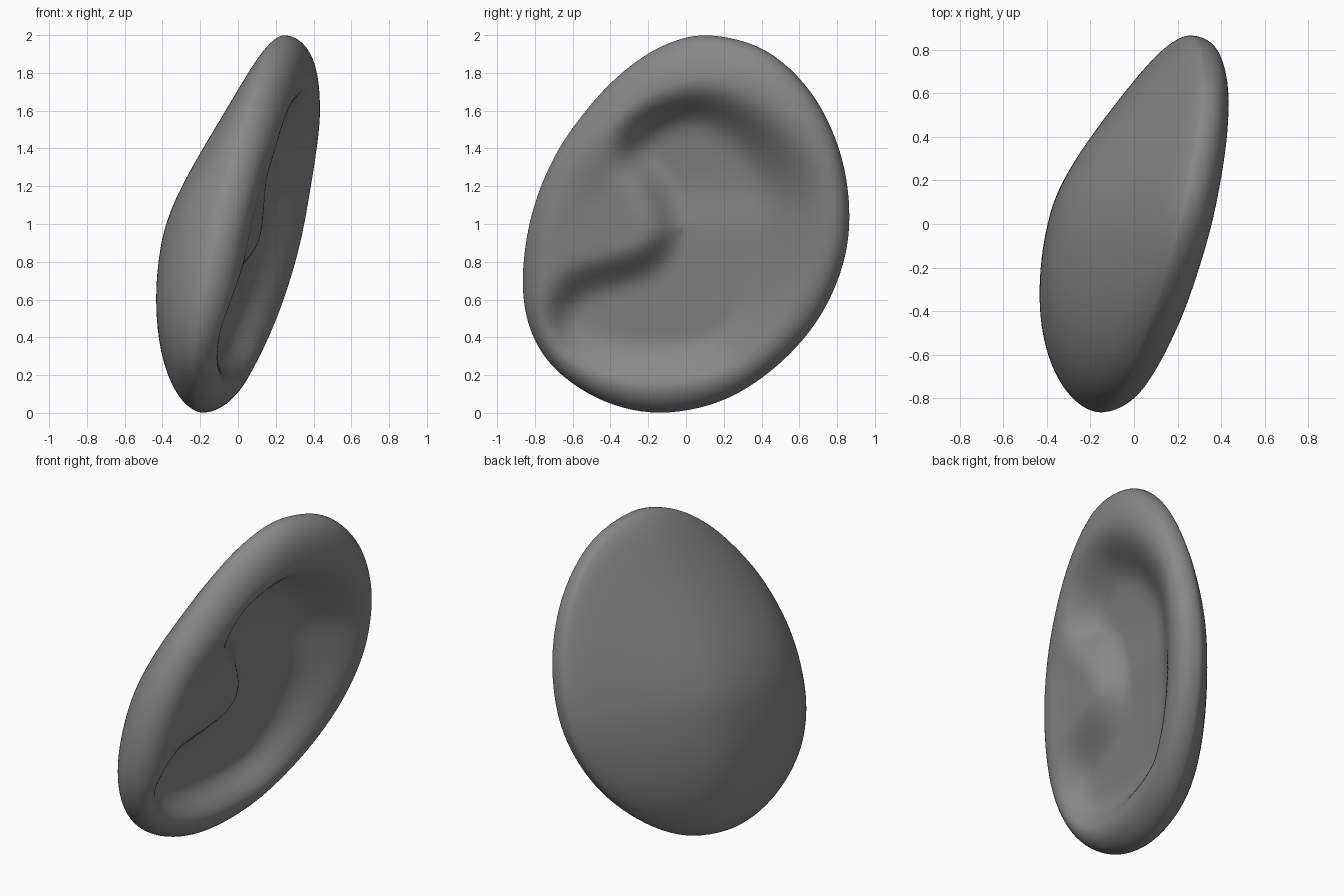
import bpy, bmesh, math
from mathutils import Vector
from mathutils.geometry import intersect_point_line

if "Cube" in bpy.data.objects:
    bpy.data.objects.remove(bpy.data.objects["Cube"])


def smooth_loop(pts, steps):
    """Closed Catmull-Rom curve through 2D points."""
    out, n = [], len(pts)
    for i in range(n):
        a, b, c, d = (Vector(pts[(i + k) % n]) for k in (-1, 0, 1, 2))
        for s in range(steps):
            t = s / steps
            out.append(0.5 * (2 * b + (c - a) * t + (2 * a - 5 * b + 4 * c - d) * t * t
                              + (3 * b - a - 3 * c + d) * t ** 3))
    return out


def signed_distance(p, loop):
    """Positive inside the loop."""
    best, inside = 9.0, False
    for a, b in zip(loop, loop[1:] + loop[:1]):
        q, t = intersect_point_line(p, a, b)
        q = a.lerp(b, min(1, max(0, t)))
        best = min(best, (p - q.to_2d()).length)
        if (a.y > p.y) != (b.y > p.y) and p.x < a.x + (p.y - a.y) * (b.x - a.x) / (b.y - a.y):
            inside = not inside
    return best if inside else -best


def ramp(t):
    t = min(1, max(0, t))
    return t * t * (3 - 2 * t)


# Outer outline and hollow outline, both in (y, z)
outline = smooth_loop([(.12, 2), (.42, 1.92), (.66, 1.7), (.81, 1.4), (.865, 1.08), (.83, .78),
                       (.69, .48), (.46, .23), (.18, .06), (-.14, 0), (-.43, .06), (-.68, .22),
                       (-.82, .43), (-.865, .7), (-.82, 1.04), (-.7, 1.35), (-.53, 1.6),
                       (-.34, 1.8), (-.12, 1.945)], 6)
hollow = smooth_loop([(-.34, 1.42), (-.22, 1.56), (0, 1.64), (.25, 1.65), (.49, 1.56), (.67, 1.34),
                      (.73, 1.08), (.68, .78), (.53, .48), (.27, .26), (-.1, .16), (-.4, .17),
                      (-.63, .29), (-.71, .5), (-.62, .68), (-.42, .755), (-.23, .81), (-.12, .93),
                      (-.16, 1.06), (-.27, 1.18), (-.35, 1.29)], 3)
centre = Vector((0, 1))
RINGS = 36
BLUR = [Vector((0, 0))] + [Vector((math.cos(a), math.sin(a))) * 0.06
                           for a in (k * math.pi / 3 for k in range(6))]


def tilt(p):
    return 0.03 + 0.2 * p.x + 0.19 * (p.y - 1) + 0.06 * p.x ** 2


def carve(p):
    # Steep under the arch and fold, gentle to the rear, below and at the tip
    tip = math.exp(-((p.x + 0.25) ** 2 + (p.y - 1.22) ** 2) / 0.025)
    soft = max(ramp((p.x - 0.0) / 0.6), 0.6 * ramp((0.5 - p.y) / 0.4), 0.5 * tip)
    depth = 0.14 + 0.06 * ramp((p.y - 0.9) / 0.6)
    return depth * ramp((signed_distance(p, hollow) + 0.06) / (0.15 + 0.33 * soft))


def front_x(p, r):
    # Rounded lip, dished in the middle, with the hollow sunk into it
    lip = 0.205 * math.sqrt(max(0, 1 - r ** 6))
    dish = 0.06 * ramp((1 - r) / 0.4) * ramp((1.6 - p.y) / 0.5)
    return tilt(p) + lip - dish - sum(carve(p + b) for b in BLUR) / len(BLUR)


def back_x(p, r):
    # Dome that thins out toward the top and rear
    thin = (1 - 0.42 * ramp((p.y - 0.9) / 1.0)) * (1 - 0.33 * ramp((p.x - 0.05) / 0.75))
    return tilt(p) - 0.39 * thin * max(0, 1 - r * r) ** 0.6


# Ear body: rings from the shared rim to a pole on each side
bm = bmesh.new()
n = len(outline)
rim = [bm.verts.new((tilt(p), p.x, p.y)) for p in outline]
for depth_x in (front_x, back_x):
    prev = rim
    for k in range(1, RINGS):
        r = math.sin(math.pi / 2 * (1 - k / RINGS))
        ring = []
        for o in outline:
            p = centre.lerp(o, r)
            ring.append(bm.verts.new((depth_x(p, r), p.x, p.y)))
        for i in range(n):
            j = (i + 1) % n
            bm.faces.new((prev[i], prev[j], ring[j], ring[i]))
        prev = ring
    pole = bm.verts.new((depth_x(centre, 0), 0, 1))
    for i in range(n):
        bm.faces.new((prev[i], prev[(i + 1) % n], pole))
bmesh.ops.recalc_face_normals(bm, faces=bm.faces)
for f in bm.faces:
    f.smooth = True
mesh = bpy.data.meshes.new("ear")
bm.to_mesh(mesh)
bm.free()
ear = bpy.data.objects.new("ear", mesh)
bpy.context.collection.objects.link(ear)

# Dark grey
grey = bpy.data.materials.new("dark_grey")
grey.diffuse_color = (0.25, 0.25, 0.25, 1)
grey.use_nodes = True
grey.node_tree.nodes["Principled BSDF"].inputs["Base Color"].default_value = grey.diffuse_color
mesh.materials.append(grey)

# Soften the fold
soften = ear.modifiers.new("soften", 'SMOOTH')
soften.factor = 0.5
soften.iterations = 4
